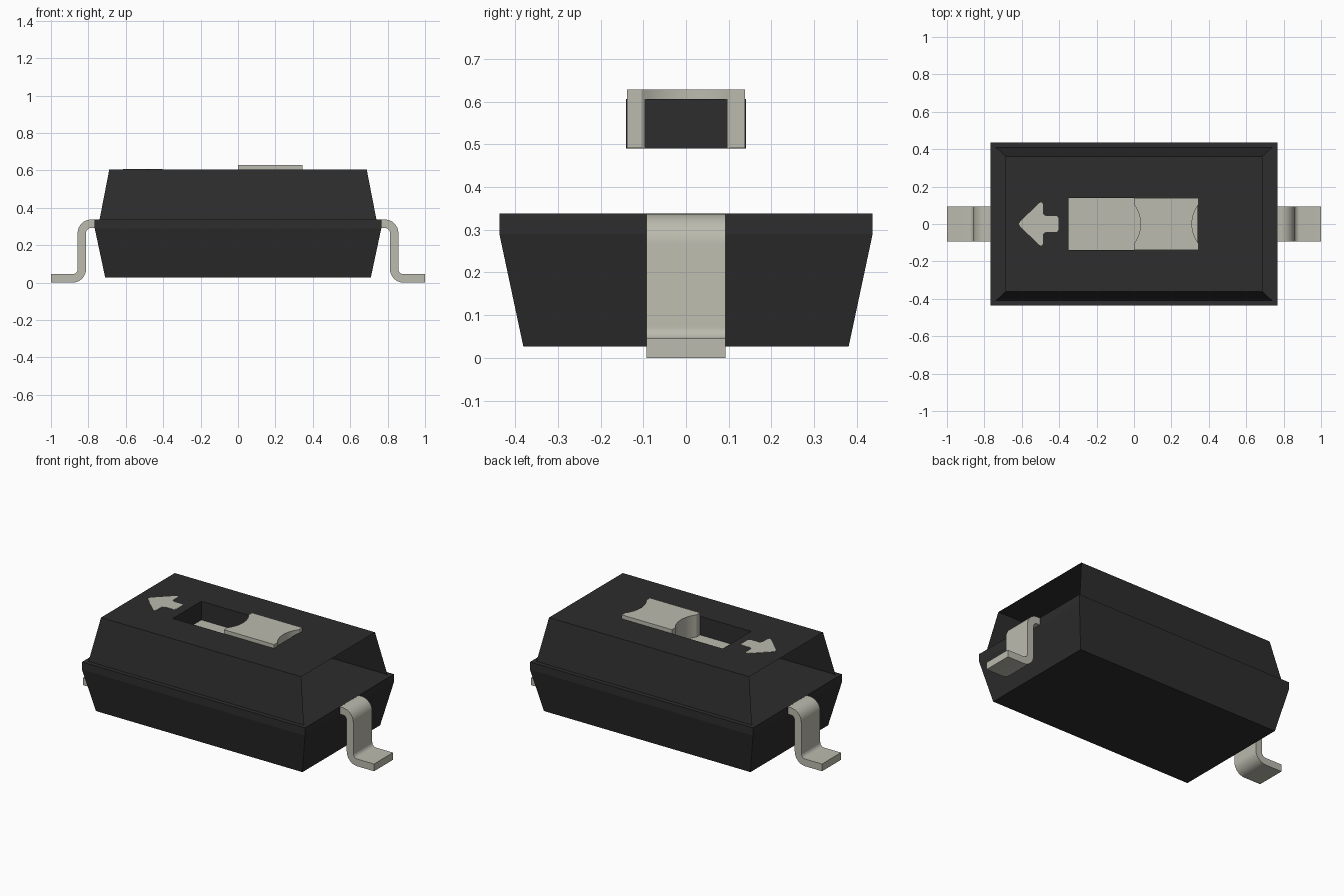
import bpy, math
from mathutils import Vector

cube = bpy.data.objects.get("Cube")
if cube:
    bpy.data.objects.remove(cube, do_unlink=True)


def material(name, rgb):
    m = bpy.data.materials.new(name)
    m.diffuse_color = (*rgb, 1)
    m.use_nodes = True
    m.node_tree.nodes["Principled BSDF"].inputs["Base Color"].default_value = (*rgb, 1)
    return m


BLACK = material("black plastic", (0.026, 0.026, 0.026))
PALE = material("pale metal", (0.50, 0.495, 0.425))


def build(name, verts, faces, mat, smooth=False):
    me = bpy.data.meshes.new(name)
    me.from_pydata([tuple(v) for v in verts], [], faces)
    me.materials.append(mat)
    ob = bpy.data.objects.new(name, me)
    bpy.context.collection.objects.link(ob)
    if smooth:
        bpy.ops.object.select_all(action='DESELECT')
        ob.select_set(True)
        bpy.context.view_layer.objects.active = ob
        bpy.ops.object.shade_smooth_by_angle(angle=math.radians(30))
    return ob


def rect(x0, x1, y0, y1, z):
    return [(x0, y0, z), (x1, y0, z), (x1, y1, z), (x0, y1, z)]


def bridge(a, b):
    """Quads joining two four-point rings that start at indices a and b."""
    return [(a + i, a + (i + 1) % 4, b + (i + 1) % 4, b + i) for i in range(4)]


def prism(name, outline, lo, hi, mat, place, smooth=False):
    """Extrude a counter-clockwise outline from lo to hi; place maps (u, v, w) to xyz."""
    n = len(outline)
    verts = [place(u, v, w) for w in (lo, hi) for u, v in outline]
    faces = [tuple(reversed(range(n))), tuple(range(n, 2 * n))]
    faces += [(i, (i + 1) % n, n + (i + 1) % n, n + i) for i in range(n)]
    return build(name, verts, faces, mat, smooth)


def upright(u, v, w):
    return (u, v, w)


# Lower body: tapered tub with a short vertical rim
rings = (rect(-.71, .71, -.381, .381, .027)
         + rect(-.766, .766, -.437, .437, .29)
         + rect(-.766, .766, -.437, .437, .338))
build("lower_body", rings,
      [(3, 2, 1, 0)] + bridge(0, 4) + bridge(4, 8) + [(8, 9, 10, 11)], BLACK)

# Upper cover: thin shell with open ends and a recessed slot
TOP, FLOOR = .606, .49
SX0, SX1, SY = -.35, .34, .14
shell = (rect(-.74, .74, -.41, .41, .338) + rect(-.688, .688, -.362, .362, TOP)
         + rect(SX0, SX1, -SY, SY, TOP) + rect(SX0, SX1, -SY, SY, FLOOR))
sides = bridge(0, 4)
build("upper_cover", shell,
      [sides[0], sides[2]] + bridge(4, 8) + bridge(8, 12), BLACK)

# Pale floor of the slot
build("slot_floor", rect(SX0, SX1, -SY, SY, FLOOR), [(0, 1, 2, 3)], PALE)


# Slider knob: block with a concave scoop in each end
def scoop(x, depth, half=.104, n=12):
    r = (half * half + depth * depth) / (2 * abs(depth))
    a = math.asin(half / r)
    s = 1 if depth > 0 else -1
    return [(x + depth - s * r * (1 - math.cos(t)), r * math.sin(t))
            for t in (a * (2 * i / n - 1) for i in range(n + 1))]


W = .138
knob = ([(0, -W), (.345, -W)] + scoop(.345, -.035)
        + [(.345, W), (0, W)] + scoop(0, .035)[::-1])
prism("slider_knob", knob, FLOOR + .001, .629, PALE, upright, True)

# Direction arrow plate
half_arrow = [(-.403, .03), (-.412, .042), (-.472, .042), (-.487, .055),
              (-.487, .106), (-.494, .117), (-.506, .112), (-.608, .014)]
arrow = half_arrow + [(-.616, 0)] + [(x, -y) for x, y in reversed(half_arrow)]
prism("direction_arrow", arrow, TOP - .001, TOP + .002, PALE, upright)


# Gull-wing leads: rounded centre path thickened into a strip
def lead_profile(t=.0225, r=.05, n=8):
    xc, zt, zb = .835, .315, .0225
    path = [((.76, zt), (0, 1))]
    for i in range(n + 1):
        a = math.pi / 2 * (1 - i / n)
        d = (math.cos(a), math.sin(a))
        path.append(((xc - r + r * d[0], zt - r + r * d[1]), d))
    for i in range(n + 1):
        a = math.pi + math.pi / 2 * i / n
        d = (math.cos(a), math.sin(a))
        path.append(((xc + r + r * d[0], zb + r + r * d[1]), (-d[0], -d[1])))
    path.append(((1, zb), (0, 1)))
    outer = [(p[0] + t * d[0], p[1] + t * d[1]) for p, d in path]
    inner = [(p[0] - t * d[0], p[1] - t * d[1]) for p, d in path]
    return inner + outer[::-1]


for name, s in (("left_lead", 1), ("right_lead", -1)):
    prism(name, lead_profile(), -.093, .093, PALE,
          lambda u, v, w, s=s: (s * u, -s * w, v), True)
